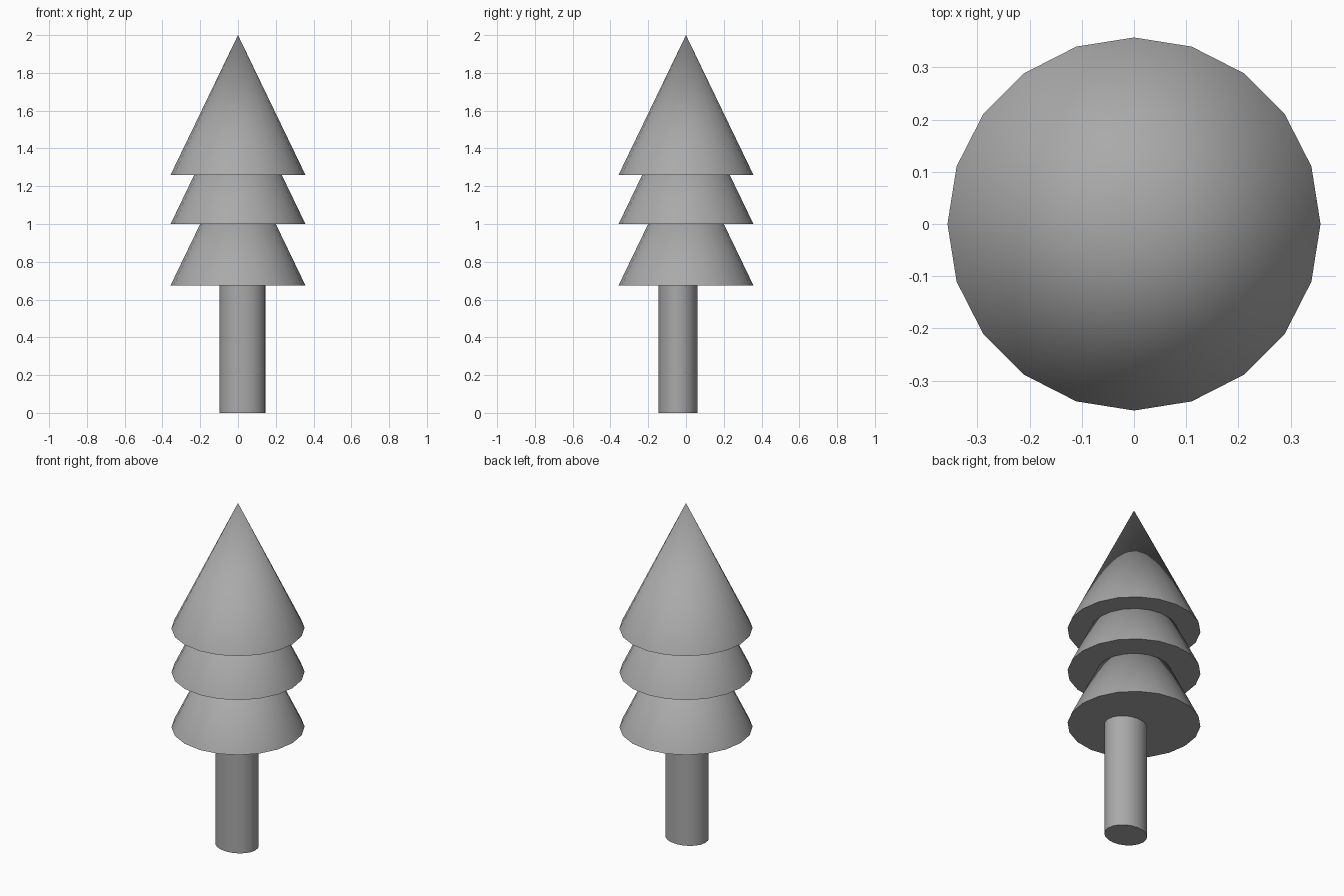
import bpy
import math

cube = bpy.data.objects.get("Cube")
if cube:
    bpy.data.objects.remove(cube, do_unlink=True)

SIDES = 20
CONE_RADIUS = 0.357
CONE_HEIGHT = 0.74

# One plain grey for the whole tree
grey = bpy.data.materials.new("plain grey")
grey.use_nodes = True
colour = (0.4, 0.4, 0.4, 1)
grey.diffuse_color = colour
bsdf = next(n for n in grey.node_tree.nodes if n.type == "BSDF_PRINCIPLED")
bsdf.inputs["Base Color"].default_value = colour


def finish(name):
    """Name the active part, colour it and smooth its sides."""
    part = bpy.context.object
    part.name = name
    part.data.materials.append(grey)
    bpy.ops.object.shade_smooth_by_angle(angle=math.radians(35))
    return part


# Three equal, overlapping foliage cones
for name, base in (("lower_foliage", 0.675), ("middle_foliage", 1.0),
                   ("upper_foliage", 1.26)):
    bpy.ops.mesh.primitive_cone_add(
        vertices=SIDES, radius1=CONE_RADIUS, radius2=0, depth=CONE_HEIGHT,
        location=(0, 0, base + CONE_HEIGHT / 2))
    finish(name)

# Slightly oval trunk, set off centre
TRUNK_HEIGHT = 0.7
bpy.ops.mesh.primitive_cylinder_add(
    vertices=SIDES, radius=1, depth=TRUNK_HEIGHT,
    location=(0.023, -0.042, TRUNK_HEIGHT / 2))
bpy.context.object.scale = (0.122, 0.104, 1)
bpy.ops.object.transform_apply(location=False, rotation=False, scale=True)
finish("trunk")
